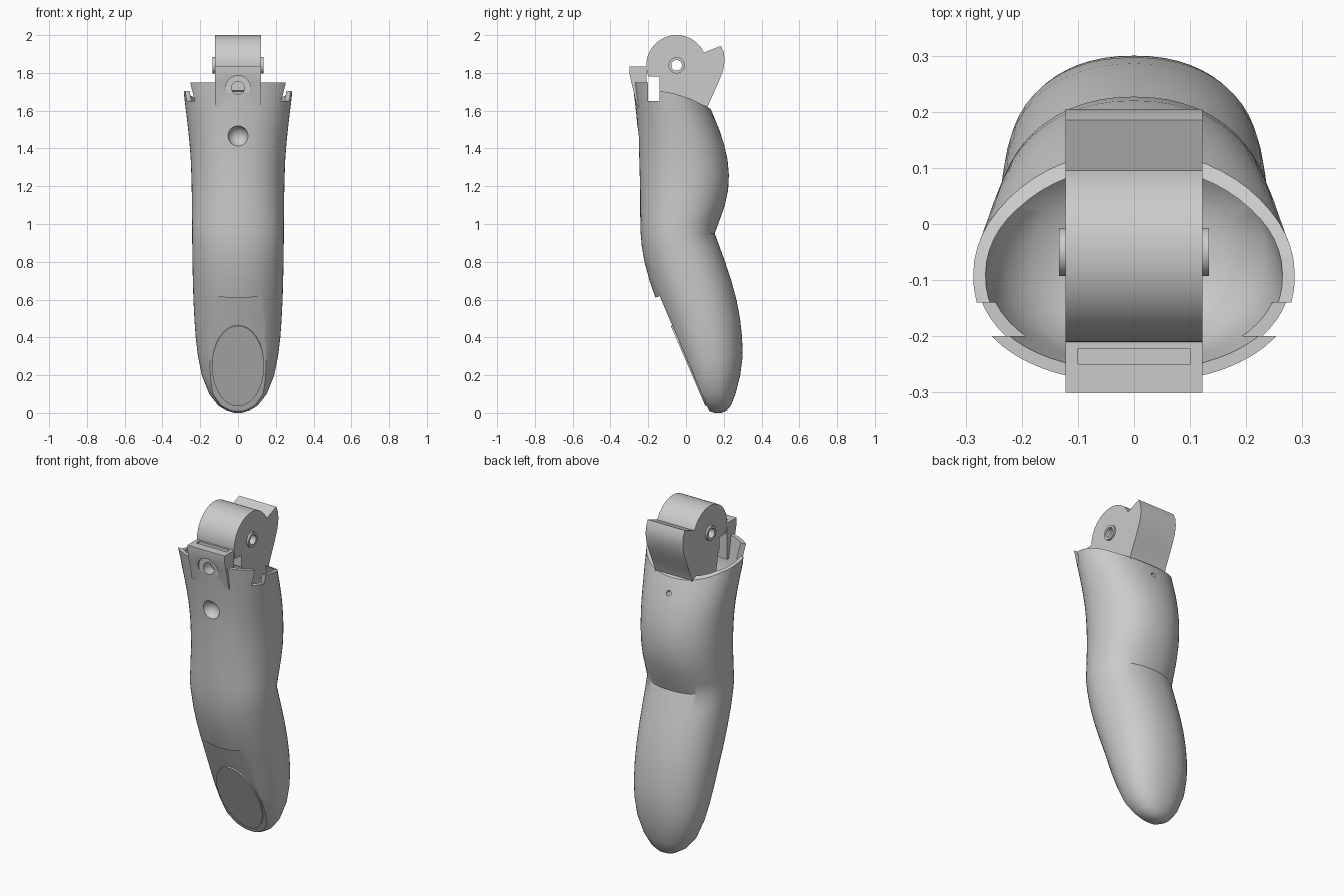
import bpy, bmesh, math
from mathutils import Matrix

cube = bpy.data.objects.get("Cube")
if cube:
    bpy.data.objects.remove(cube, do_unlink=True)

grey = bpy.data.materials.new("plain_grey")
grey.use_nodes = True
grey.diffuse_color = (0.6, 0.6, 0.6, 1)
grey.node_tree.nodes["Principled BSDF"].inputs["Base Color"].default_value = (0.6, 0.6, 0.6, 1)


def make(name, bm):
    bmesh.ops.recalc_face_normals(bm, faces=bm.faces)
    mesh = bpy.data.meshes.new(name)
    bm.to_mesh(mesh)
    bm.free()
    mesh.materials.append(grey)
    obj = bpy.data.objects.new(name, mesh)
    bpy.context.collection.objects.link(obj)
    return obj


def loft(name, rows, inset=0, segs=56):
    """Stacked rounded sections: height, front y, back y, half width."""
    bm = bmesh.new()
    rings = []
    for z, front, back, half in rows:
        mid, depth = (front + back) / 2, (back - front) / 2 - inset
        ring = []
        for i in range(segs):
            a = math.tau * i / segs
            c, s = math.cos(a), math.sin(a)
            x = math.copysign(abs(c) ** 0.92, c) * (half - inset)
            y = mid + math.copysign(abs(s) ** 0.92, s) * depth
            ring.append(bm.verts.new((x, y, z)))
        rings.append(ring)
    for low, high in zip(rings, rings[1:]):
        for i in range(segs):
            j = (i + 1) % segs
            bm.faces.new((low[i], low[j], high[j], high[i]))
    bm.faces.new(rings[0])
    bm.faces.new(rings[-1])
    return make(name, bm)


def prism(name, profile, half):
    """Side profile (y, z) extruded across x."""
    bm = bmesh.new()
    face = bm.faces.new([bm.verts.new((-half, y, z)) for y, z in profile])
    out = bmesh.ops.extrude_face_region(bm, geom=[face])
    new = [v for v in out["geom"] if isinstance(v, bmesh.types.BMVert)]
    bmesh.ops.translate(bm, verts=new, vec=(2 * half, 0, 0))
    return make(name, bm)


def block(name, y0, y1, z0, z1, half):
    return prism(name, [(y0, z0), (y1, z0), (y1, z1), (y0, z1)], half)


def rod(name, centre, radius, length, axis="X", tilt=0):
    bm = bmesh.new()
    turn = Matrix.Rotation(math.pi / 2, 4, "Y" if axis == "X" else "X")
    bmesh.ops.create_cone(bm, cap_ends=True, segments=32, radius1=radius, radius2=radius, depth=length,
                          matrix=Matrix.Translation(centre) @ Matrix.Rotation(tilt, 4, "X") @ turn)
    return make(name, bm)


def combine(obj, tool, operation="DIFFERENCE"):
    mod = obj.modifiers.new("combine", "BOOLEAN")
    mod.object, mod.operation, mod.solver = tool, operation, "EXACT"
    bpy.context.view_layer.update()
    deps = bpy.context.evaluated_depsgraph_get()
    mesh = bpy.data.meshes.new_from_object(obj.evaluated_get(deps))
    obj.modifiers.clear()
    obj.data = mesh
    bpy.data.objects.remove(tool, do_unlink=True)


# Finger body, rising from the tip to the socket
body = loft("finger_body", [
    (0, .15, .19, .02), (.012, .115, .215, .06), (.04, .075, .238, .105), (.1, .03, .262, .152),
    (.2, -.005, .287, .192), (.3, -.045, .3, .212), (.4, -.08, .297, .224), (.5, -.118, .286, .231),
    (.6, -.158, .267, .236), (.7, -.193, .24, .239), (.8, -.22, .207, .241), (.88, -.234, .178, .242),
    (.95, -.24, .152, .243), (1.02, -.242, .178, .243), (1.1, -.243, .206, .244),
    (1.18, -.243, .223, .245), (1.26, -.245, .227, .247), (1.34, -.247, .22, .25),
    (1.42, -.25, .202, .256), (1.5, -.256, .176, .264), (1.58, -.263, .143, .273),
    (1.66, -.272, .108, .283), (1.75, -.283, .08, .292), (1.85, -.293, .06, .295)])

# Rim outline sloping down towards the back
combine(body, prism("rim_cutter", [
    (-.5, 1.75), (-.2, 1.75), (-.14, 1.705), (-.06, 1.69), (.02, 1.665), (.08, 1.635),
    (.14, 1.605), (.4, 1.55), (.4, 2.2), (-.5, 2.2)], .5))

# Hollow socket with a bowl floor
combine(body, loft("socket_cutter", [
    (1.44, -.15, .06, .12), (1.47, -.21, .12, .2), (1.53, -.25, .155, .255),
    (1.6, -.265, .135, .275), (1.66, -.272, .108, .283), (1.75, -.283, .08, .292),
    (1.85, -.293, .06, .295)], inset=.022))

# Front tab with a grooved top
combine(body, prism("front_tab", [
    (-.258, 1.62), (-.289, 1.75), (-.3, 1.8), (-.3, 1.835), (-.21, 1.835), (-.21, 1.62)], .122), "UNION")
combine(body, block("groove_cutter", -.25, -.222, 1.81, 1.9, .1))

# Counterbored screw hole, lower dimple and cord hole
combine(body, rod("counterbore_cutter", (0, -.3, 1.72), .065, .05, "Y"))
combine(body, rod("screw_hole_cutter", (0, -.26, 1.72), .035, .16, "Y"))
bm = bmesh.new()
bmesh.ops.create_uvsphere(bm, u_segments=24, v_segments=16, radius=.055,
                          matrix=Matrix.Translation((0, -.265, 1.465)))
combine(body, make("dimple_cutter", bm))
combine(body, rod("cord_hole_cutter", (0, .15, 1.53), .015, .2, "Y"))

# Cross slot through the side walls
combine(body, block("slot_cutter", -.2, -.14, 1.65, 1.78, .5))

# Flat nail bed and thin nail
slope = math.atan2(.19, .44)
bed = block("nail_bed_cutter", -.3, .004, -.4, .4, .4)
bed.matrix_world = Matrix.Translation((0, .015, .25)) @ Matrix.Rotation(slope, 4, "X")
combine(body, bed)
nail = rod("nail", (0, 0, 0), 1, .008, "Y")
nail.data.transform(Matrix.Diagonal((.138, 1, .232, 1)))
nail.data.transform(Matrix.Translation((0, .015, .25)) @ Matrix.Rotation(slope, 4, "X"))

# Knuckle: round barrel with a back wing
barrel = [(-.05 + .16 * math.cos(a), 1.84 + .16 * math.sin(a))
          for a in (math.radians(25 + 215 * i / 36) for i in range(37))]
knuckle = prism("knuckle", barrel + [
    (-.08, 1.42), (.05, 1.42), (.1, 1.56), (.118, 1.63), (.145, 1.69), (.172, 1.75), (.196, 1.81),
    (.205, 1.865), (.2, 1.91), (.185, 1.943)], .122)
for side in (-1, 1):
    combine(knuckle, rod("pin_boss", (side * .12, -.05, 1.84), .043, .028), "UNION")
combine(knuckle, rod("pin_hole_cutter", (0, -.05, 1.84), .028, .6))
combine(knuckle, block("slot_cutter", -.2, -.14, 1.65, 1.78, .5))

# Smooth shading with sharp edges kept
for obj in (body, nail, knuckle):
    bpy.ops.object.select_all(action="DESELECT")
    obj.select_set(True)
    bpy.context.view_layer.objects.active = obj
    bpy.ops.object.shade_smooth_by_angle(angle=math.radians(32))
